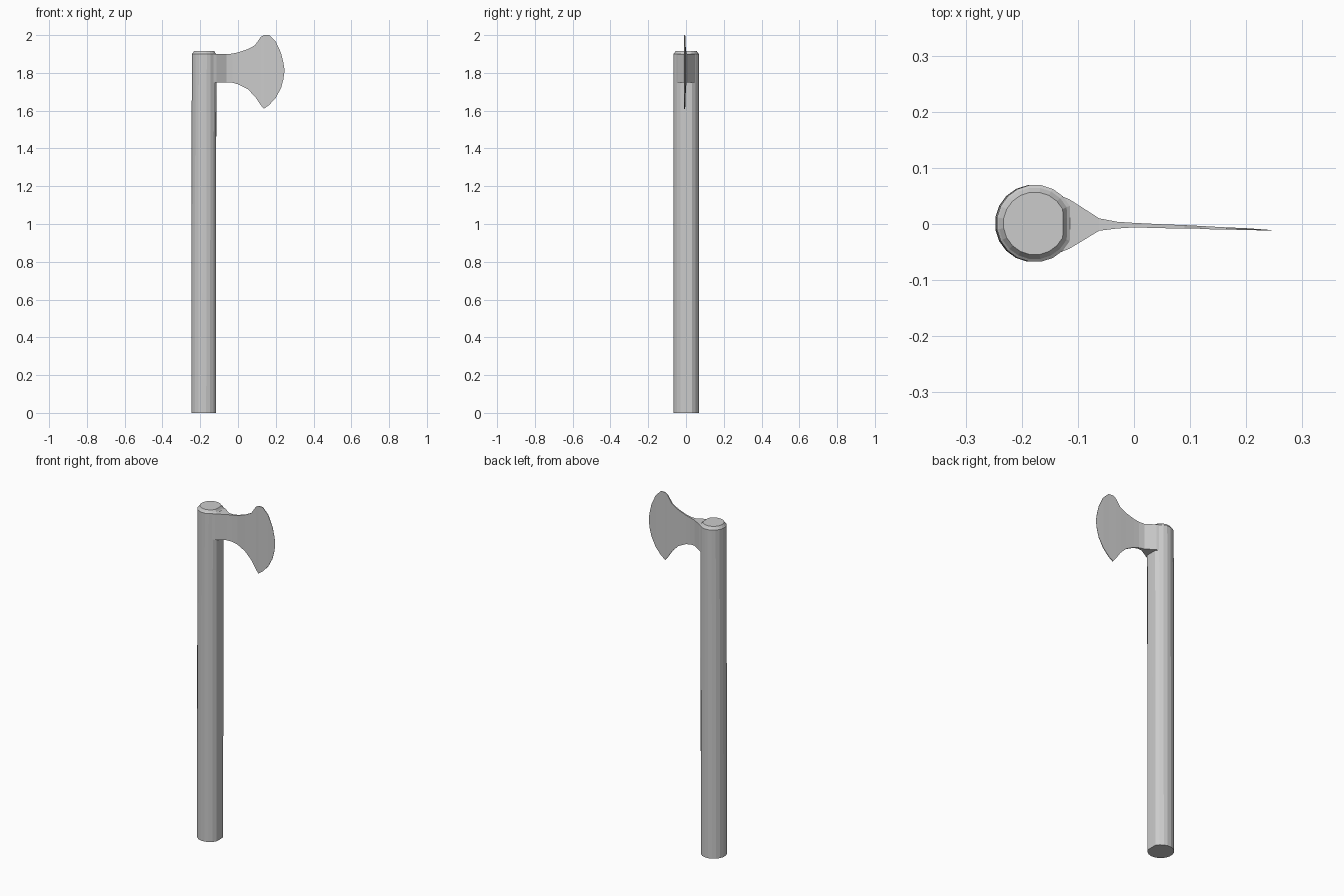
import bpy
import bmesh
from math import cos, sin, pi

cube = bpy.data.objects.get("Cube")
if cube:
    bpy.data.objects.remove(cube)

grey = bpy.data.materials.new("plain grey")
grey.use_nodes = True
colour = (0.6, 0.6, 0.6, 1)
grey.diffuse_color = colour
grey.node_tree.nodes["Principled BSDF"].inputs["Base Color"].default_value = colour


def loft(name, rings):
    """Skin a list of equal-length point rings and cap both ends."""
    bm = bmesh.new()
    loops = [[bm.verts.new(p) for p in ring] for ring in rings]
    count = len(loops[0])
    for a, b in zip(loops, loops[1:]):
        for i in range(count):
            j = (i + 1) % count
            bm.faces.new((a[i], a[j], b[j], b[i]))
    bm.faces.new(loops[0][::-1])
    bm.faces.new(loops[-1])
    bmesh.ops.recalc_face_normals(bm, faces=bm.faces)
    mesh = bpy.data.meshes.new(name)
    bm.to_mesh(mesh)
    bm.free()
    mesh.materials.append(grey)
    obj = bpy.data.objects.new(name, mesh)
    bpy.context.collection.objects.link(obj)
    return obj


# Round shaft, slightly flattened on the blade side, with a stepped top
SIDES = 20


def shaft_ring(radius, z, cx):
    return [(cx + min(radius * cos(a), radius * 0.9), 0.001 + radius * sin(a), z)
            for a in (2 * pi * (i + 0.5) / SIDES for i in range(SIDES))]


loft("shaft", [shaft_ring(r, z, x) for r, z, x in (
    (0.069, 0, -0.179), (0.069, 1.2, -0.178), (0.069, 1.9, -0.176),
    (0.064, 1.904, -0.177), (0.056, 1.916, -0.177))])

# Axe head: columns of x, top, bottom, middle y, half thickness
columns = (
    (-0.13, 1.9, 1.75, 0, 0.05),
    (-0.115, 1.9, 1.75, 0, 0.044),
    (-0.062, 1.899, 1.75, -0.001, 0.011),
    (-0.03, 1.902, 1.748, -0.002, 0.006),
    (0, 1.908, 1.74, -0.002, 0.004),
    (0.05, 1.925, 1.715, -0.004, 0.0035),
    (0.09, 1.946, 1.675, -0.005, 0.003),
    (0.12, 1.99, 1.63, -0.006, 0.0025),
    (0.137, 2.0, 1.61, -0.007, 0.0025),
    (0.165, 2.0, 1.63, -0.008, 0.002),
    (0.2, 1.965, 1.668, -0.009, 0.0015),
    (0.228, 1.905, 1.72, -0.0105, 0.001),
    (0.24, 1.855, 1.765, -0.011, 0.0006),
    (0.245, 1.825, 1.8, -0.011, 0.0003),
)
loft("axe_head", [[(x, y - h, bottom), (x, y + h, bottom),
                   (x, y + h, top), (x, y - h, top)]
                  for x, top, bottom, y, h in columns])
